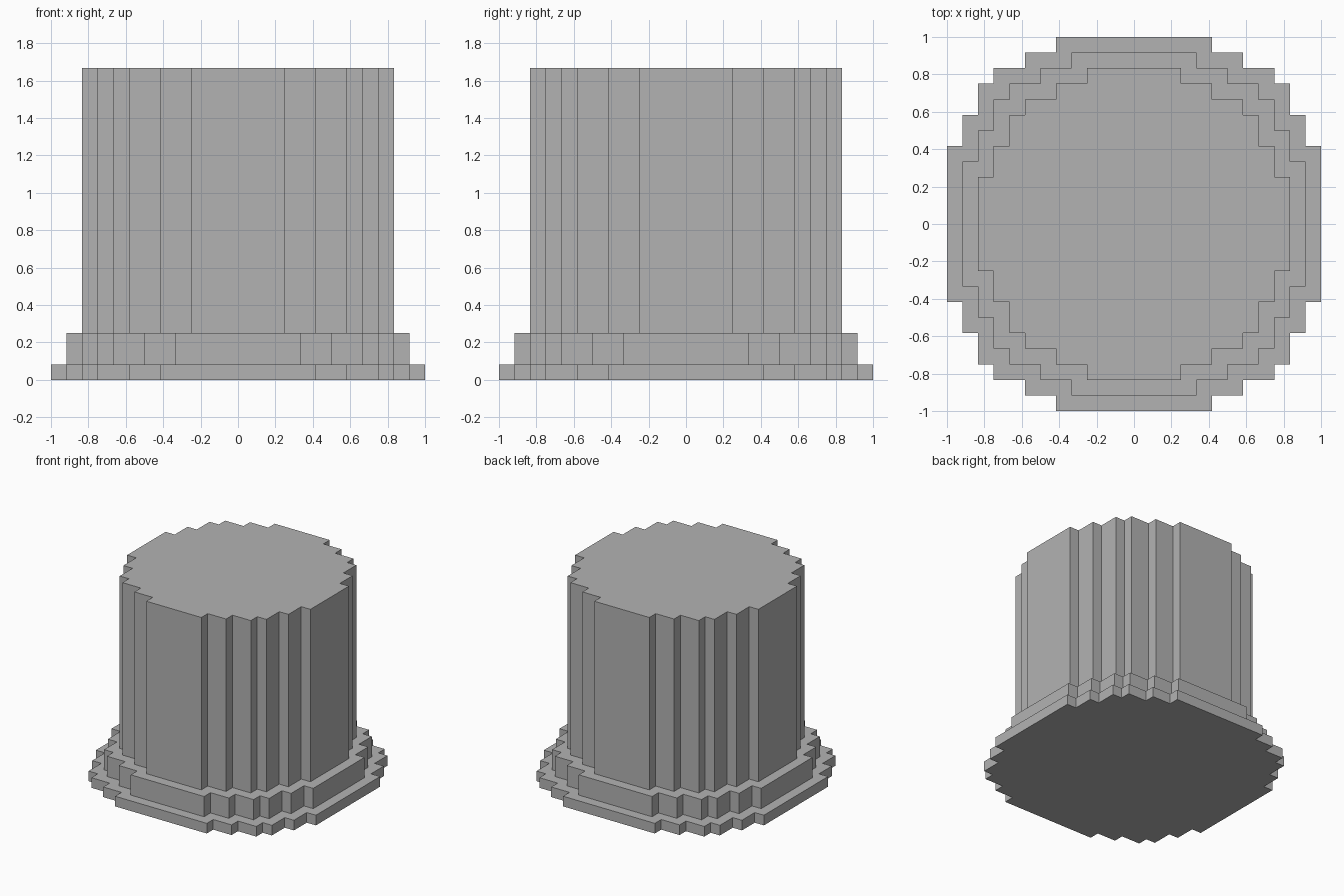
import bpy, bmesh

if "Cube" in bpy.data.objects:
    bpy.data.objects.remove(bpy.data.objects["Cube"])

U = 1 / 12  # block size

stone = bpy.data.materials.new("grey stone")
stone.diffuse_color = (0.45, 0.45, 0.45, 1)
stone.use_nodes = True
stone.node_tree.nodes["Principled BSDF"].inputs["Base Color"].default_value = stone.diffuse_color


def stepped_outline(shrink):
    """Blocky circle outline, counter-clockwise, in block units."""
    corners = [(12, 5), (11, 7), (10, 9), (9, 10), (7, 11), (5, 12)]
    corners = [(x - shrink, y - shrink) for x, y in corners]
    quarter = []
    for i, (x, y) in enumerate(corners):
        quarter.append((x, y))
        if i + 1 < len(corners):
            quarter.append((corners[i + 1][0], y))  # inner corner of the step
    outline = []
    for _ in range(4):
        outline += quarter
        quarter = [(-y, x) for x, y in quarter]
    return outline


def stepped_disc(name, shrink, bottom, top):
    bm = bmesh.new()
    verts = [bm.verts.new((x * U, y * U, bottom * U)) for x, y in stepped_outline(shrink)]
    floor = bm.faces.new(verts)
    ext = bmesh.ops.extrude_face_region(bm, geom=[floor], use_keep_orig=True)
    moved = [v for v in ext["geom"] if isinstance(v, bmesh.types.BMVert)]
    bmesh.ops.translate(bm, verts=moved, vec=(0, 0, (top - bottom) * U))
    bmesh.ops.recalc_face_normals(bm, faces=bm.faces)
    mesh = bpy.data.meshes.new(name)
    bm.to_mesh(mesh)
    bm.free()
    mesh.materials.append(stone)
    bpy.context.collection.objects.link(bpy.data.objects.new(name, mesh))


# Two stepped plinth layers and the tall column
stepped_disc("base_plinth", 0, 0, 1)
stepped_disc("upper_plinth", 1, 1, 3)
stepped_disc("column", 2, 3, 20)
